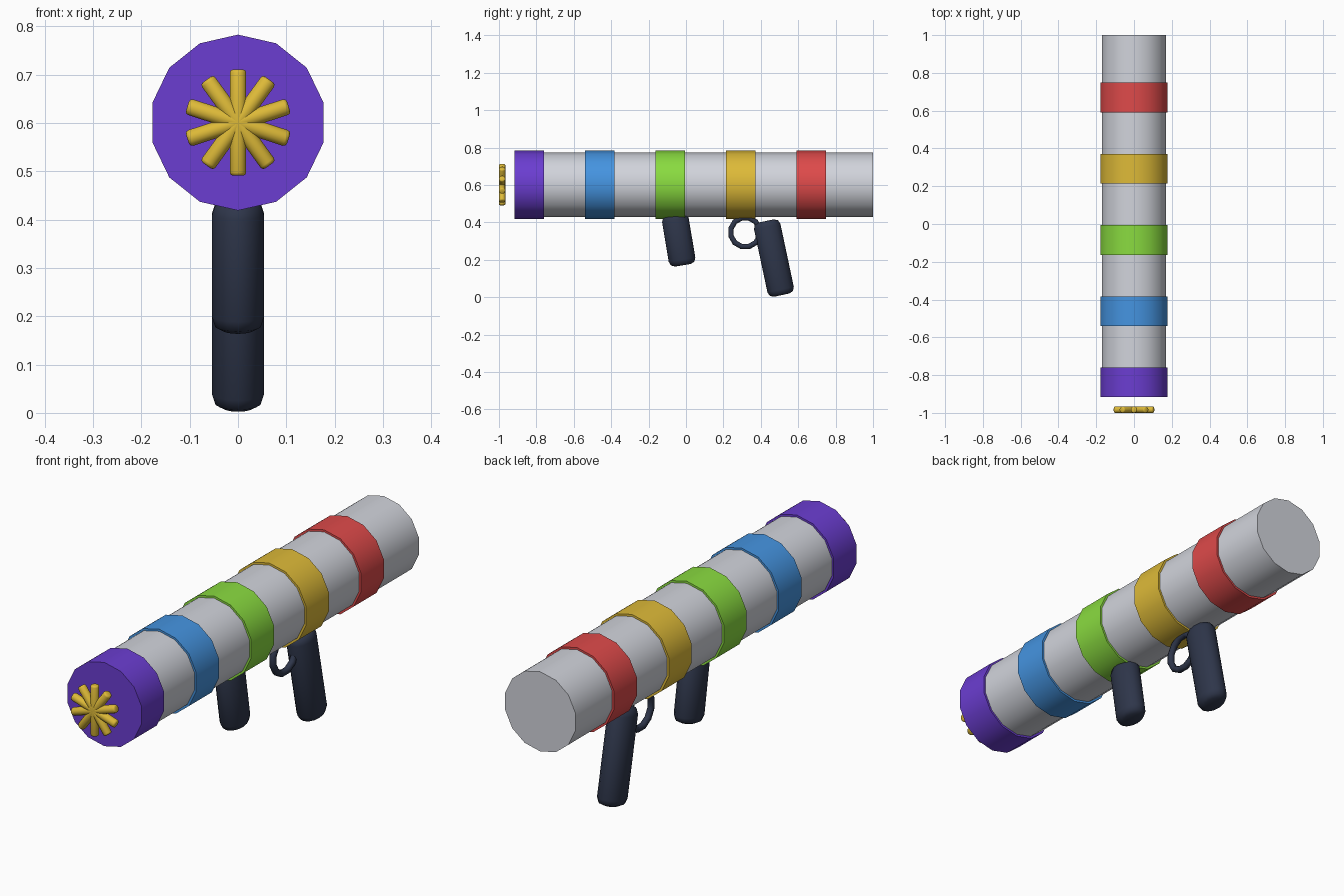
import bpy
import bmesh
from math import radians, sin, cos, pi
from mathutils import Matrix, Vector

cube = bpy.data.objects.get("Cube")
if cube:
    bpy.data.objects.remove(cube, do_unlink=True)


def material(name, srgb):
    lin = [((c + 0.055) / 1.055) ** 2.4 for c in srgb]
    m = bpy.data.materials.new(name)
    m.use_nodes = True
    m.diffuse_color = (*lin, 1)
    m.node_tree.nodes["Principled BSDF"].inputs["Base Color"].default_value = (*lin, 1)
    return m


GREY = material("light grey", (0.82, 0.83, 0.86))
RED = material("red", (0.87, 0.29, 0.29))
YELLOW = material("yellow", (0.87, 0.73, 0.22))
GREEN = material("green", (0.54, 0.86, 0.25))
BLUE = material("blue", (0.27, 0.58, 0.88))
PURPLE = material("purple", (0.42, 0.24, 0.82))
NAVY = material("dark navy", (0.18, 0.21, 0.29))

AXIS_Z = 0.601


def finish(bm, name, mat, angle=30):
    bmesh.ops.recalc_face_normals(bm, faces=bm.faces)
    mesh = bpy.data.meshes.new(name)
    bm.to_mesh(mesh)
    bm.free()
    mesh.materials.append(mat)
    obj = bpy.data.objects.new(name, mesh)
    bpy.context.collection.objects.link(obj)
    bpy.ops.object.select_all(action="DESELECT")
    obj.select_set(True)
    bpy.context.view_layer.objects.active = obj
    bpy.ops.object.shade_smooth_by_angle(angle=radians(angle))
    return obj


def add_cylinder(bm, radius, length, matrix, sides=14, bevel=0.0):
    part = bmesh.new()
    bmesh.ops.create_cone(part, cap_ends=True, segments=sides, radius1=radius,
                          radius2=radius, depth=length)
    if bevel:
        rims = [e for e in part.edges if abs(e.verts[0].co.z - e.verts[1].co.z) < 1e-5]
        bmesh.ops.bevel(part, geom=rims, offset=bevel, segments=2,
                        profile=0.5, affect="EDGES")
    part.transform(matrix)
    temp = bpy.data.meshes.new("temp")
    part.to_mesh(temp)
    part.free()
    bm.from_mesh(temp)
    bpy.data.meshes.remove(temp)


def barrel_piece(name, mat, radius, y0, y1):
    bm = bmesh.new()
    place = Matrix.Translation((0, (y0 + y1) / 2, AXIS_Z)) @ Matrix.Rotation(pi / 2, 4, "X")
    add_cylinder(bm, radius, y1 - y0, place)
    finish(bm, name, mat)


# Barrel and its coloured bands
barrel_piece("barrel", GREY, 0.173, -0.9, 1.0)
bands = [("muzzle", PURPLE), ("front", BLUE), ("middle", GREEN),
         ("rear", YELLOW), ("back", RED)]
for i, (label, mat) in enumerate(bands):
    start = -0.917 + 0.377 * i
    barrel_piece(label + "_band", mat, 0.182, start, start + 0.157)

# Starburst of crossed rods floating before the muzzle
bm = bmesh.new()
for i in range(5):
    place = Matrix.Translation((0, -0.983, AXIS_Z)) @ Matrix.Rotation(i * pi / 5, 4, "Y")
    add_cylinder(bm, 0.0175, 0.22, place, bevel=0.007)
finish(bm, "starburst", YELLOW, 50)


# Oval grips, leaning backwards toward the bottom
def grip(name, y, z, length, tilt):
    bm = bmesh.new()
    place = (Matrix.Translation((0, y, z)) @ Matrix.Rotation(radians(tilt), 4, "X")
             @ Matrix.Diagonal((0.76, 1, 1, 1)))
    add_cylinder(bm, 0.072, length, place, bevel=0.03)
    finish(bm, name, NAVY, 50)


grip("front_grip", -0.039, 0.306, 0.275, 9.5)
grip("rear_grip", 0.47, 0.209, 0.405, 12)

# Trigger guard ring
bm = bmesh.new()
MAJOR, MINOR = 12, 8
rings = []
for i in range(MAJOR):
    a = 2 * pi * (i + 0.5) / MAJOR
    ring = []
    for j in range(MINOR):
        b = 2 * pi * j / MINOR
        r = 0.079 + 0.0145 * cos(b)
        ring.append(bm.verts.new(Vector((0.0145 * sin(b), 0.317 + r * cos(a),
                                         0.347 + r * sin(a)))))
    rings.append(ring)
for i in range(MAJOR):
    here, after = rings[i], rings[(i + 1) % MAJOR]
    for j in range(MINOR):
        k = (j + 1) % MINOR
        bm.faces.new((here[j], after[j], after[k], here[k]))
finish(bm, "trigger_guard", NAVY, 50)
